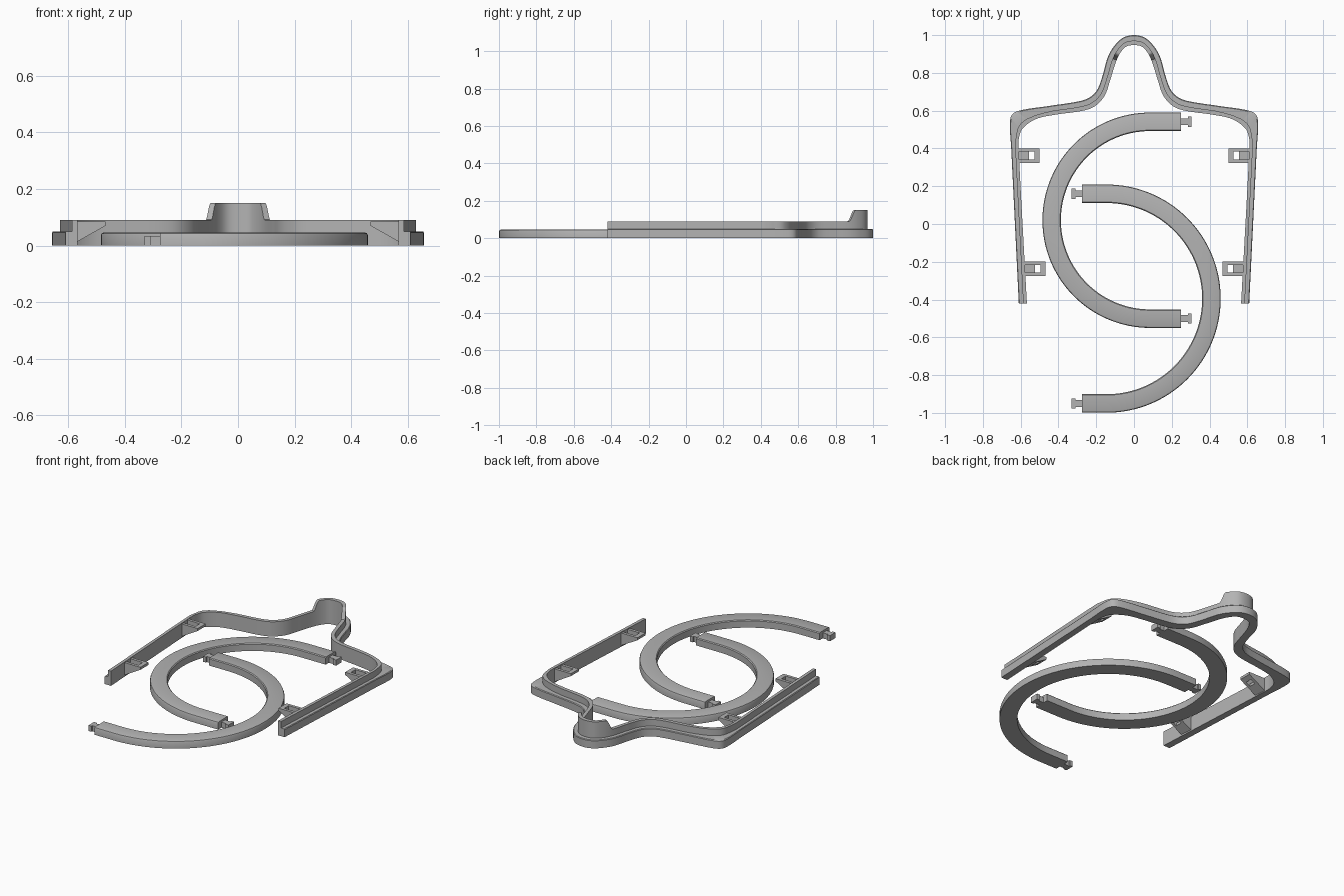
import bpy
import bmesh
import math
from mathutils import Vector

cube = bpy.data.objects.get("Cube")
if cube:
    bpy.data.objects.remove(cube, do_unlink=True)

grey = bpy.data.materials.new("plain grey plastic")
grey.use_nodes = True
colour = (0.45, 0.45, 0.45, 1)
grey.diffuse_color = colour
grey.node_tree.nodes["Principled BSDF"].inputs["Base Color"].default_value = colour


def finish(name, bm):
    """Turn a bmesh into a named, shaded object."""
    bmesh.ops.recalc_face_normals(bm, faces=bm.faces)
    mesh = bpy.data.meshes.new(name)
    bm.to_mesh(mesh)
    bm.free()
    mesh.materials.append(grey)
    obj = bpy.data.objects.new(name, mesh)
    bpy.context.collection.objects.link(obj)
    bpy.ops.object.select_all(action="DESELECT")
    obj.select_set(True)
    bpy.context.view_layer.objects.active = obj
    bpy.ops.object.shade_smooth_by_angle(angle=math.radians(32))
    return obj


def loft(bm, sections):
    """Skin a row of matching closed sections and cap both ends."""
    rows = [[bm.verts.new(p) for p in section] for section in sections]
    count = len(rows[0])
    for a, b in zip(rows, rows[1:]):
        for i in range(count):
            j = (i + 1) % count
            bm.faces.new((a[i], a[j], b[j], b[i]))
    bm.faces.new(rows[0])
    bm.faces.new(rows[-1])


def prism(bm, profile, y_low, y_high):
    """Extrude an (x, z) profile along y."""
    loft(bm, [[(x, y, z) for x, z in profile] for y in (y_low, y_high)])


def box(bm, x_low, x_high, y_low, y_high, z_low, z_high):
    profile = [(x_low, z_low), (x_high, z_low), (x_high, z_high), (x_low, z_high)]
    prism(bm, profile, y_low, y_high)


def spline(points, steps=8):
    """Smooth curve through the points."""
    pts = [Vector(p) for p in points]
    result = []
    for i in range(len(pts) - 1):
        p1, p2 = pts[i], pts[i + 1]
        span = (p2 - p1).length
        # tangents scaled to the span keep uneven spacing from overshooting
        t1 = (p2 - pts[i - 1]).normalized() * span if i else Vector((span, 0))
        t2 = (pts[i + 2] - p1).normalized() * span if i + 2 < len(pts) else p2 - p1
        for s in range(steps):
            t = s / steps
            a = t * t * (3 - 2 * t)
            result.append(p1 * (1 - a) + p2 * a
                          + t1 * (t * (1 - t) ** 2) - t2 * (t * t * (1 - t)))
    return result + [pts[-1]]


# Frame outline, from the middle of the arch to the end of the left leg
outer = spline([(0, 1), (.06, .985), (.11, .935), (.14, .88), (.165, .79),
                (.195, .71), (.235, .67), (.29, .65), (.45, .625), (.6, .602),
                (.645, .58), (.657, .53), (.65, .4), (.61, -.42)])
inner = spline([(0, .947), (.04, .94), (.07, .91), (.095, .86), (.125, .765),
                (.155, .68), (.205, .625), (.27, .6), (.42, .578), (.52, .555),
                (.59, .505), (.61, .45), (.61, .38), (.567, -.42)])


def wall_top(y):
    """The wall rises in a soft flare around the arch."""
    t = min(max((y - .868) / .035, 0), 1)
    return .09 + .06 * t * t * (3 - 2 * t)


# Stepped frame: low outer ledge and a taller thin inner wall
LEDGE = .05
half = []
for o, i in zip(outer, inner):
    gap = o - i
    m = i + gap.normalized() * min(.025, gap.length * .45)
    top = wall_top((m.y + i.y) / 2)
    half.append([Vector(p) for p in (
        (o.x, o.y, 0), (o.x, o.y, LEDGE - .004),
        (o.x - gap.x * .08, o.y - gap.y * .08, LEDGE),
        (m.x, m.y, LEDGE), (m.x, m.y, top), (i.x, i.y, top), (i.x, i.y, 0))])
mirrored = [[Vector((-p.x, p.y, p.z)) for p in s] for s in reversed(half[1:])]
bm = bmesh.new()
loft(bm, mirrored + half)
finish("frame", bm)


# Slotted lugs on the inside of each leg, with sloped undersides
def lug(name, side, root, tip, y_mid):
    bm = bmesh.new()
    top, lip, half_width, bar = .085, .07, .039, .018
    slope = (lip - .005) / (root - tip)

    def under(x):
        return lip - slope * (x - tip)

    def slab(x_low, x_high, height, y_low, y_high):
        profile = [(side * x, z) for x, z in (
            (x_low, under(x_low)), (x_high, under(x_high)),
            (x_high, height), (x_low, height))]
        prism(bm, profile, y_low, y_high)

    for s in (-1, 1):
        edges = sorted((y_mid + s * half_width, y_mid + s * (half_width - bar)))
        slab(tip, root, top, *edges)
    slab(tip, tip + .027, top, y_mid - half_width + bar, y_mid + half_width - bar)
    slab(tip + .055, root, .055, y_mid - half_width + bar, y_mid + half_width - bar)
    finish(name, bm)


for label, side in (("left", 1), ("right", -1)):
    lug(label + "_rear_lug", side, .613, .5, .362)
    lug(label + "_front_lug", side, .583, .468, -.237)


# Half hoops with straight ends and hooked tabs
def hoop(name, cx, cy, radius, end_x, side):
    width, height, soft = .098, .046, .01
    mid = radius - width / 2
    path = [(Vector((end_x, cy + mid)), Vector((0, 1)))]
    steps = 64
    for k in range(steps + 1):
        a = math.pi * (.5 - k / steps)
        n = Vector((side * math.cos(a), math.sin(a)))
        path.append((Vector((cx, cy)) + n * mid, n))
    path.append((Vector((end_x, cy - mid)), Vector((0, -1))))
    w = width / 2
    profile = [(-w, 0), (w, 0), (w, height - soft), (w - soft * .3, height - soft * .3),
               (w - soft, height), (-w + soft / 2, height), (-w, height - soft / 2)]
    bm = bmesh.new()
    loft(bm, [[(*(p + n * r), z) for r, z in profile] for p, n in path])
    finish(name, bm)

    # neck and wider catch at both ends
    bm = bmesh.new()
    for s in (-1, 1):
        y = cy + s * mid
        for start, stop, reach in ((-.005, .04, .018), (.035, .055, .027)):
            xs = sorted((end_x - side * start, end_x - side * stop))
            box(bm, *xs, y - reach, y + reach, 0, .034)
    finish(name + "_tabs", bm)


hoop("small_half_hoop", .085, .02, .57, .25, -1)
hoop("large_half_hoop", -.145, -.395, .604, -.275, 1)
